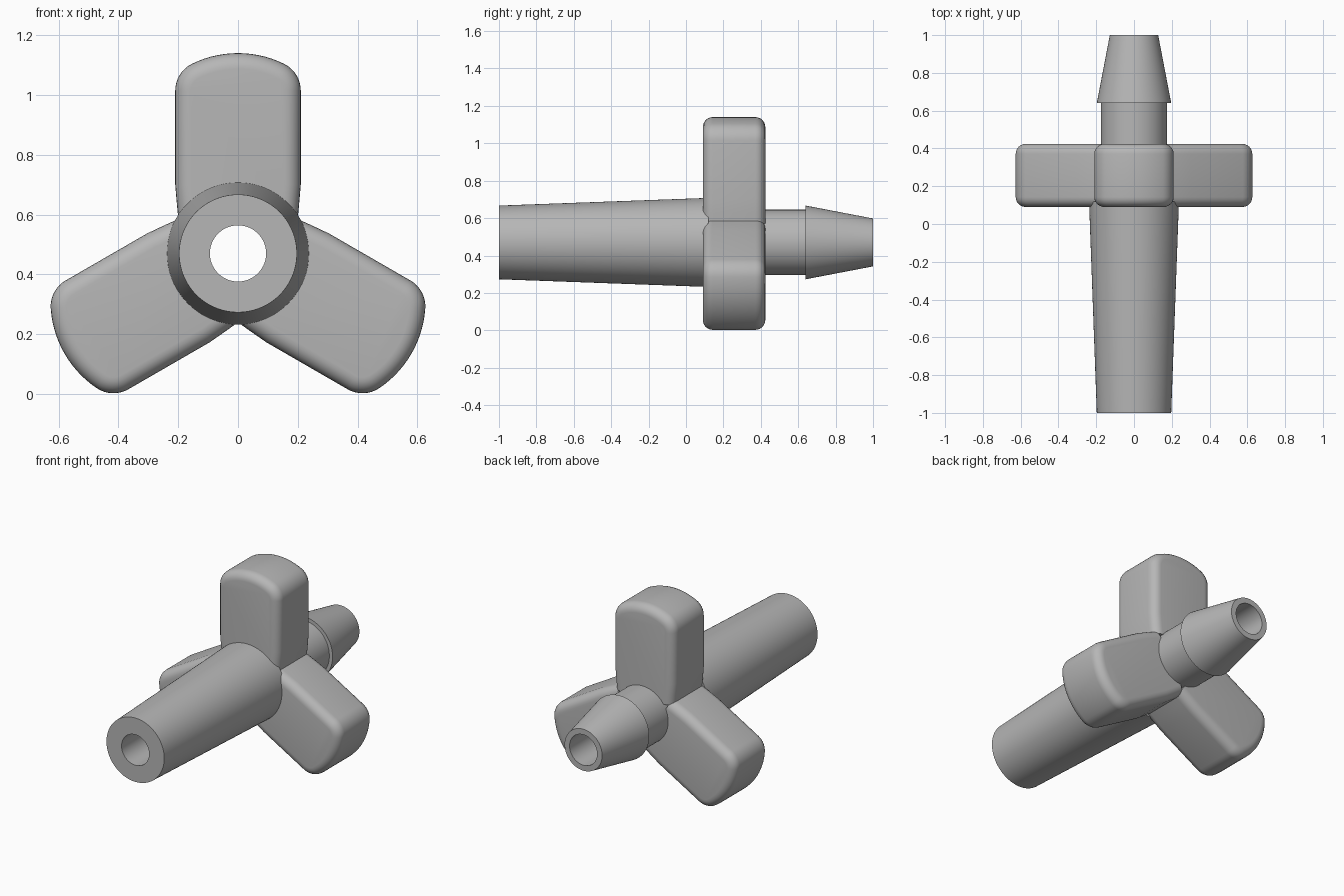
import bpy, bmesh, math
from mathutils import Matrix

cube = bpy.data.objects.get("Cube")
if cube:
    bpy.data.objects.remove(cube, do_unlink=True)

AXIS_Z = 0.47      # height of the central axis
BORE = 0.094

grey = bpy.data.materials.new("plain grey")
grey.use_nodes = True
grey.diffuse_color = (0.47, 0.47, 0.47, 1)
grey.node_tree.nodes["Principled BSDF"].inputs["Base Color"].default_value = (0.47, 0.47, 0.47, 1)


def finish(bm, name, angle):
    """Turn a bmesh into a smooth shaded object on the axis."""
    bmesh.ops.recalc_face_normals(bm, faces=bm.faces)
    mesh = bpy.data.meshes.new(name)
    bm.to_mesh(mesh)
    bm.free()
    mesh.materials.append(grey)
    obj = bpy.data.objects.new(name, mesh)
    obj.location.z = AXIS_Z
    bpy.context.collection.objects.link(obj)
    bpy.ops.object.select_all(action='DESELECT')
    obj.select_set(True)
    bpy.context.view_layer.objects.active = obj
    bpy.ops.object.shade_smooth_by_angle(angle=math.radians(angle))
    return obj


def lathe(name, profile, steps=72):
    """Spin a closed (radius, y) profile around the y axis."""
    bm = bmesh.new()
    verts = [bm.verts.new((r, y, 0)) for r, y in profile]
    edges = [bm.edges.new((verts[i - 1], verts[i])) for i in range(len(verts))]
    bmesh.ops.spin(bm, geom=verts + edges, cent=(0, 0, 0), axis=(0, 1, 0),
                   angle=math.tau, steps=steps, use_duplicate=False)
    bmesh.ops.remove_doubles(bm, verts=bm.verts, dist=1e-5)
    return finish(bm, name, 30)


# Hollow stem: tapered handle, neck and barbed nozzle
lathe("bored_stem", [
    (BORE, -1), (0.197, -1), (0.238, 0.12), (0.175, 0.12),
    (0.175, 0.64), (0.197, 0.64), (0.128, 1), (BORE, 1)])


def wing_outline():
    """Outline of one wing pointing up: domed tip with rounded corners."""
    half, corner, dome, tip = 0.21, 0.1, 0.35, 0.67
    cx = half - corner
    base = tip - dome
    cz = base + math.sqrt((dome - corner) ** 2 - cx ** 2)
    join = math.atan2(cz - base, cx)
    side = [(0.198, 0.1), (0.204, 0.16), (half, 0.23)]
    for i in range(9):
        a = join * i / 8
        side.append((cx + corner * math.cos(a), cz + corner * math.sin(a)))
    for i in range(1, 7):
        a = join + (math.pi / 2 - join) * i / 7
        side.append((dome * math.cos(a), base + dome * math.sin(a)))
    return side + [(0, tip)] + [(-x, z) for x, z in reversed(side)]


# Wing: extruded outline with rounded front and back rims
FRONT, BACK = 0.09, 0.424
bm = bmesh.new()
face = bm.faces.new([bm.verts.new((x, FRONT, z)) for x, z in wing_outline()])
ext = bmesh.ops.extrude_face_region(bm, geom=[face], use_keep_orig=True)
moved = [g for g in ext["geom"] if isinstance(g, bmesh.types.BMVert)]
bmesh.ops.translate(bm, verts=moved, vec=(0, BACK - FRONT, 0))
bmesh.ops.recalc_face_normals(bm, faces=bm.faces)
rims = [e for e in bm.edges
        if abs(e.verts[0].co.y - e.verts[1].co.y) < 1e-5
        and max(v.co.z for v in e.verts) > 0.11]
bmesh.ops.bevel(bm, geom=rims, offset=0.053, offset_type='OFFSET',
                segments=6, profile=0.5, affect='EDGES')
top_wing = finish(bm, "top_wing", 40)

# The other two wings repeat around the axis
for name, turn in (("left_wing", 120), ("right_wing", 240)):
    wing = bpy.data.objects.new(name, top_wing.data)
    wing.matrix_world = (Matrix.Translation((0, 0, AXIS_Z))
                         @ Matrix.Rotation(math.radians(turn), 4, 'Y'))
    bpy.context.collection.objects.link(wing)
